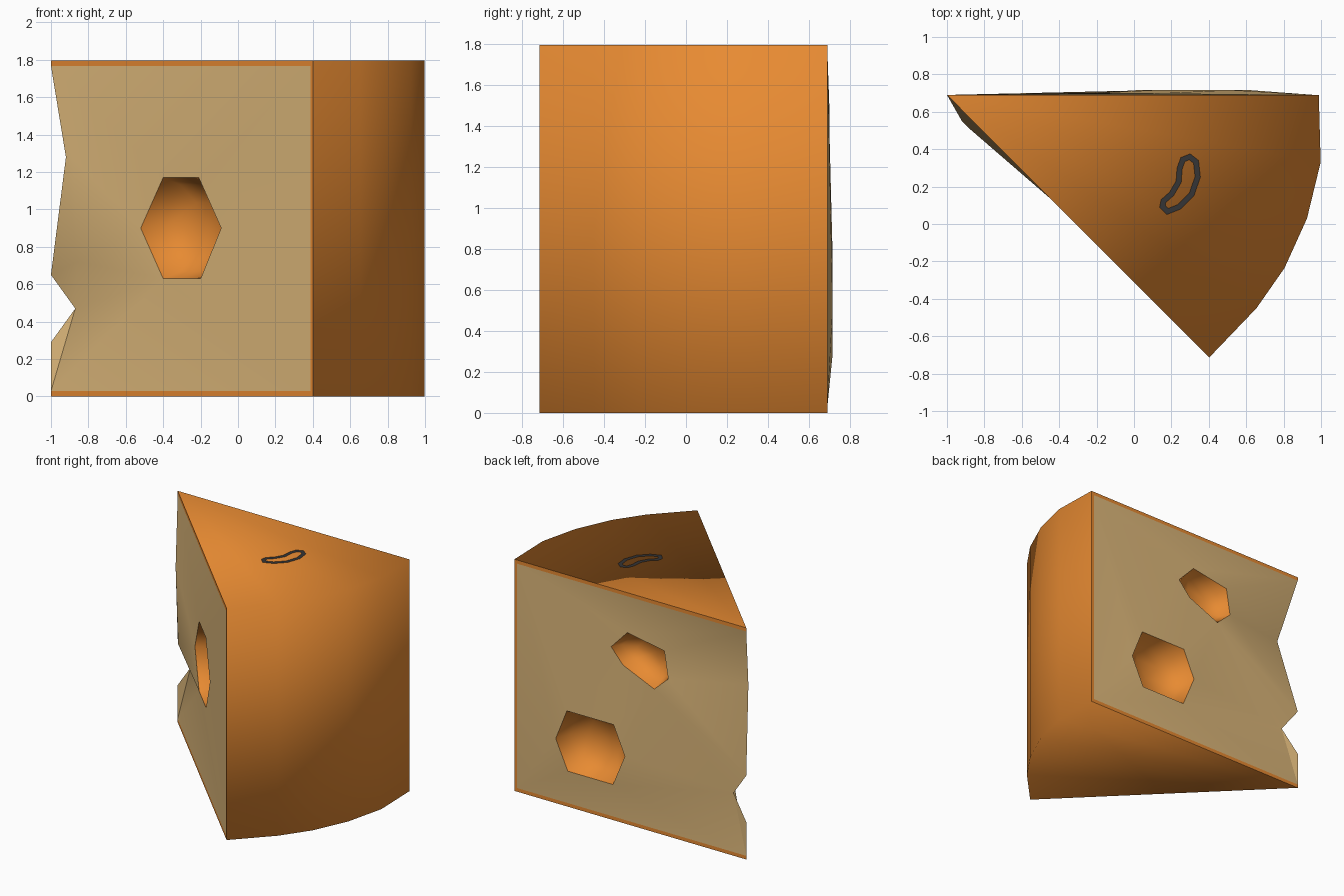
import bpy, bmesh, math
from mathutils import Vector
from mathutils.geometry import delaunay_2d_cdt

cube = bpy.data.objects.get("Cube")
if cube:
    bpy.data.objects.remove(cube, do_unlink=True)


def material(name, rgb):
    m = bpy.data.materials.new(name)
    m.use_nodes = True
    m.diffuse_color = (*rgb, 1)
    bsdf = next(n for n in m.node_tree.nodes if n.type == 'BSDF_PRINCIPLED')
    bsdf.inputs["Base Color"].default_value = (*rgb, 1)
    return m


ORANGE = material("rind_orange", (0.8, 0.256, 0.032))
CREAM = material("cheese_cream", (0.72, 0.475, 0.195))
DARK = material("mark_dark", (0.035, 0.035, 0.037))


def make(name, polys, mat, sharp_angle=math.pi):
    """Weld (points, facing) polygons into one smooth object.
    facing(centre) gives the side each polygon should look towards."""
    bm = bmesh.new()
    for pts, facing in polys:
        f = bm.faces.new([bm.verts.new(p) for p in pts])
        f.normal_update()
        if f.normal.dot(facing(f.calc_center_median())) < 0:
            f.normal_flip()
        f.smooth = True
    bmesh.ops.remove_doubles(bm, verts=bm.verts[:], dist=1e-4)
    bm.normal_update()
    for e in bm.edges:
        e.smooth = e.calc_face_angle(0) < sharp_angle
    mesh = bpy.data.meshes.new(name)
    bm.to_mesh(mesh)
    bm.free()
    mesh.materials.append(mat)
    ob = bpy.data.objects.new(name, mesh)
    bpy.context.collection.objects.link(ob)
    return ob


# Main dimensions: wedge outline starts at the tip and follows the round side
H, RIM = 1.795, 0.028
LOW, HIGH = RIM, H - RIM
outline = [(-1, .69), (.402, -.714), (.655, -.45), (.805, -.235),
           (.925, .03), (.998, .33), (.988, .69)]
tip, front_corner, back_corner = outline[0], outline[1], outline[-1]
front_inner, back_inner = (.387, -.699), (.966, .69)


def at(p, z):
    return Vector((p[0], p[1], z))


# Rind: fanned top and bottom flowing smoothly into the round side
middle = Vector((.3, .2, H / 2))
outward = lambda c: c - middle
rind = []
for a, b in zip(outline[1:], outline[2:]):
    rind += [([at(tip, z), at(a, z), at(b, z)], outward) for z in (0, H)]
    rind.append(([at(a, 0), at(b, 0), at(b, H), at(a, H)], outward))
weighted = make("rind", rind, ORANGE).modifiers.new("even_shading", 'WEIGHTED_NORMAL')
weighted.mode = 'FACE_AREA'

# Rims: thin rind edges framing both cut faces
for name, corner, inner in (("front_rim", front_corner, front_inner),
                            ("back_rim", back_corner, back_inner)):
    rim = [([at(tip, z), at(corner, z), at(inner, zi), at(tip, zi)], outward)
           for z, zi in ((0, LOW), (H, HIGH))]
    rim.append(([at(corner, 0), at(corner, H), at(inner, HIGH), at(inner, LOW)], outward))
    make(name, rim, ORANGE)

# Nibbled tip edge shared by both cut faces
tip_edge = [(-1, .69, HIGH), (-.92, .55, 1.28), (-1, .69, .65),
            (-.87, .66, .47), (-1, .69, .29), (-1, .69, LOW)]
chip = [(-.88, .51, 1.27), (-.86, .495, .72)]

# Hole outlines on the front and back cuts
front_hole = [(x, -.305 - x, z) for x, z in
              [(-.4, 1.17), (-.21, 1.17), (-.09, .9), (-.2, .63), (-.4, .63), (-.52, .9)]]
low_hole = [(x, .716, z) for x, z in
            [(.52, .755), (.12, .755), (.023, .535), (.125, .29), (.512, .29), (.616, .515)]]
high_hole = [(x, .7, z) for x, z in
             [(.014, 1.49), (-.304, 1.435), (-.338, 1.225), (-.218, 1.115), (.05, 1.23), (.152, 1.345)]]


def cut_face(inner, holes, facing, extra=()):
    """Triangulate a cut face around its holes."""
    loop = tip_edge + [at(inner, LOW), at(inner, HIGH)]
    pts, edges, groups = [], [], []
    for ring in [loop] + holes:
        s, n = len(pts), len(ring)
        pts += ring
        groups.append(set(range(s, s + n)))
        edges += [(s + i, s + (i + 1) % n) for i in range(n)]
    if extra:
        s = len(pts)
        pts += extra
        edges += [(1, s), (s, s + 1), (s + 1, 2)]
    flat = [Vector((p[0], p[2])) for p in pts]
    res = delaunay_2d_cdt(flat, edges, [], 1, 1e-5)
    polys = []
    for tri in res[2]:
        ids = [res[3][v][0] for v in tri]
        if not any(set(ids) <= g for g in groups[1:]):
            polys.append(([pts[i] for i in ids], lambda c: facing))
    return polys


FRONT, BACK = Vector((-1, -1, 0)).normalized(), Vector((0, 1, 0))
body = cut_face(front_inner, [front_hole], FRONT, chip)
body += cut_face(back_inner, [low_hole, high_hole], BACK)
make("cheese_body", body, CREAM, math.radians(50))


# Holes: rounded bowls sunk into the cut faces
def bowl(name, ring, facing, depth):
    ring = [Vector(p) for p in ring]
    centre = sum(ring, Vector()) / len(ring)
    layers = [[centre + (p - centre) * s - facing * depth * d for p in ring]
              for s, d in ((1, 0), (.86, .55), (.5, .92))]
    bottom = centre - facing * depth
    inward = lambda c: centre + facing * .1 - c
    polys = []
    for i in range(len(ring)):
        j = (i + 1) % len(ring)
        for a, b in zip(layers, layers[1:]):
            polys.append(([a[i], a[j], b[j], b[i]], inward))
        polys.append(([layers[-1][i], layers[-1][j], bottom], inward))
    make(name, polys, ORANGE)


bowl("front_hole", front_hole, FRONT, .2)
bowl("back_low_hole", low_hole, BACK, .2)
bowl("back_high_hole", high_hole, BACK, .15)

# Bean-shaped outline lying on the top
bean = [(.137, .09), (.175, .05), (.25, .08), (.32, .15), (.355, .25), (.345, .34),
        (.3, .375), (.25, .355), (.23, .3), (.225, .23), (.19, .17), (.145, .13)]
bm = bmesh.new()
face = bm.faces.new([bm.verts.new(at(p, H + .004)) for p in bean])
bm.normal_update()
bmesh.ops.inset_region(bm, faces=[face], thickness=.028,
                       use_boundary=True, use_even_offset=True)
bmesh.ops.delete(bm, geom=[face], context='FACES')
mesh = bpy.data.meshes.new("top_mark")
bm.to_mesh(mesh)
bm.free()
mesh.materials.append(DARK)
bpy.context.collection.objects.link(bpy.data.objects.new("top_mark", mesh))
